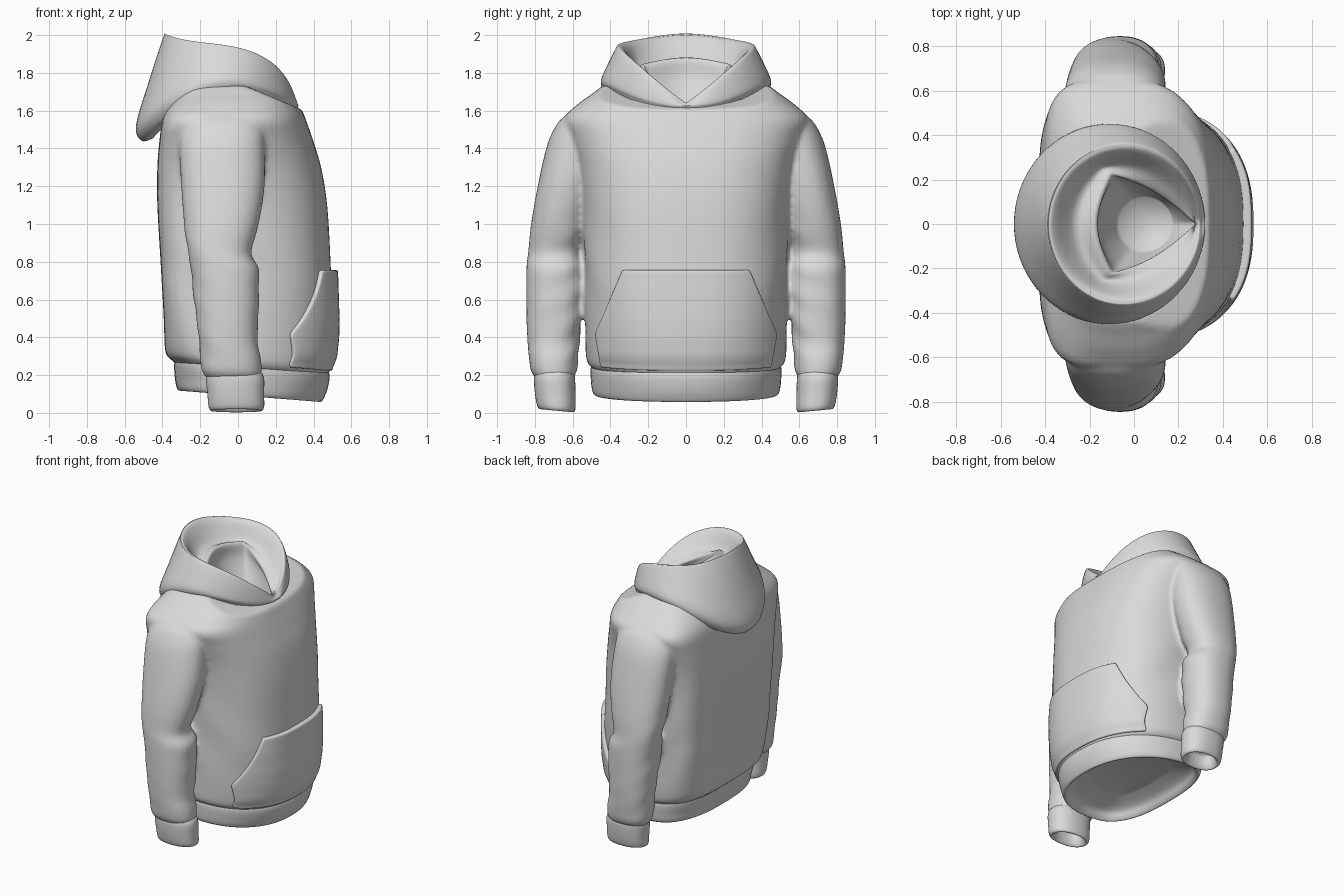
import bpy, bmesh, math
from mathutils import Vector

if "Cube" in bpy.data.objects:
    bpy.data.objects.remove(bpy.data.objects["Cube"])

SEG = 72
XC = -0.04
ANG = [2 * math.pi * i / SEG for i in range(SEG)]

cloth = bpy.data.materials.new("light grey fabric")
cloth.diffuse_color = (0.7, 0.7, 0.7, 1)
cloth.use_nodes = True
cloth.node_tree.nodes["Principled BSDF"].inputs["Base Color"].default_value = cloth.diffuse_color


def catmull(rows, k):
    """Smoothly resample a list of Vectors (any length)."""
    out = []
    for i in range(len(rows) - 1):
        p0, p1, p2 = rows[max(i - 1, 0)], rows[i], rows[i + 1]
        p3 = rows[min(i + 2, len(rows) - 1)]
        for j in range(k):
            u = j / k
            out.append(0.5 * (2 * p1 + (p2 - p0) * u + (2 * p0 - 5 * p1 + 4 * p2 - p3) * u ** 2
                              + (3 * p1 - p0 - 3 * p2 + p3) * u ** 3))
    return out + [rows[-1]]


def loft(bm, rings, cap_start=False, cap_end=False):
    vs = [[bm.verts.new(p) for p in r] for r in rings]
    for a, b in zip(vs, vs[1:]):
        for i in range(SEG):
            j = (i + 1) % SEG
            bm.faces.new((a[i], a[j], b[j], b[i]))
    for flag, ring in ((cap_start, vs[0]), (cap_end, vs[-1])):
        if flag:
            mid = bm.verts.new(sum((v.co for v in ring), Vector()) / SEG)
            for i in range(SEG):
                bm.faces.new((ring[i], ring[(i + 1) % SEG], mid))


def finish(bm, name):
    bmesh.ops.recalc_face_normals(bm, faces=bm.faces)
    me = bpy.data.meshes.new(name)
    bm.to_mesh(me)
    bm.free()
    me.materials.append(cloth)
    me.shade_smooth()
    ob = bpy.data.objects.new(name, me)
    bpy.context.collection.objects.link(ob)
    return ob


def spow(v, p):
    return math.copysign(abs(v) ** p, v)


def clamp01(v):
    return min(1, max(0, v))


def body_ring(row):
    """Torso section: rounder chest (+x), flatter back (-x), oval at the waist."""
    z, xb, xf, ry = row
    boxy = clamp01((z - 0.15) / 0.5)
    back = 2.6 + 2.6 * boxy - 1.5 * clamp01((z - 1.5) / 0.15)
    pts = []
    for t in ANG:
        c, s = math.cos(t), math.sin(t)
        p = 2 / (2.2 + 0.4 * boxy) if c > 0 else 2 / back
        r = xf - XC if c > 0 else XC - xb
        x = XC + r * spow(c, p)
        # the waist hangs lower at the front
        drop = 0.08 * (x - 0.06) * clamp01((0.45 - z) / 0.2)
        pts.append(Vector((x, ry * spow(s, p), z - drop)))
    return pts


# torso and sleeves, fused into one soft shell
TORSO = [Vector(r) for r in (
    (0.225, -0.32, 0.46, 0.485), (0.25, -0.355, 0.485, 0.515), (0.30, -0.385, 0.495, 0.53),
    (0.5, -0.393, 0.50, 0.535),
    (0.8, -0.41, 0.49, 0.54), (1.1, -0.427, 0.472, 0.55), (1.3, -0.427, 0.44, 0.575),
    (1.45, -0.415, 0.395, 0.62), (1.55, -0.40, 0.36, 0.65), (1.62, -0.37, 0.335, 0.59),
    (1.68, -0.33, 0.315, 0.51), (1.735, -0.28, 0.29, 0.41), (1.62, -0.24, 0.26, 0.34),
    (1.42, -0.20, 0.20, 0.28))]
bm = bmesh.new()
outer = [body_ring(r) for r in catmull(TORSO, 5)]
for ring in outer:
    for p in ring:
        # neckline dips towards the chest, soft folds in the cloth
        p.z = min(p.z, 1.63 + (0.28 - p.x) * 0.42)
        fade = max(0, 1 - abs(p.z - 0.75) / 0.45)
        p.y += 0.006 * fade * math.sin(p.z * 13 + p.x * 14) * spow(p.y, 0.5)
loft(bm, outer, True, True)

SLEEVE = [Vector(r) for r in (  # z, y inner, y outer, x back, x front
    (1.63, 0.42, 0.55, -0.20, 0.06), (1.56, 0.40, 0.655, -0.28, 0.12),
    (1.5, 0.42, 0.70, -0.30, 0.135), (1.4, 0.44, 0.74, -0.31, 0.14),
    (1.2, 0.48, 0.785, -0.30, 0.14), (1.0, 0.52, 0.82, -0.285, 0.11),
    (0.85, 0.56, 0.835, -0.265, 0.07), (0.75, 0.53, 0.845, -0.25, 0.11),
    (0.55, 0.55, 0.845, -0.225, 0.11), (0.4, 0.56, 0.84, -0.21, 0.10),
    (0.3, 0.57, 0.832, -0.20, 0.12), (0.22, 0.58, 0.82, -0.19, 0.125),
    (0.18, 0.60, 0.79, -0.16, 0.12))]


def tube_ring(row, side):
    z, yi, yo, xb, xf = row
    pts = []
    for t in ANG:
        c, s = math.cos(t), math.sin(t)
        fade = clamp01((1.1 - z) / 0.3) * clamp01((z - 0.2) / 0.1)
        wave = math.sin(z * 27 + 2.6 * c + 1.5 * s) * math.sin(z * 11 + 1.3 * c + 2)
        k = 1 + 0.05 * fade * wave * (0.55 - 0.45 * s)
        x = (xb + xf) / 2 + (xf - xb) / 2 * spow(c, 0.88) * k
        y = (yi + yo) / 2 + (yo - yi) / 2 * spow(s, 0.88) * k
        pts.append(Vector((x, side * y, z)))
    return pts


for side in (1, -1):
    loft(bm, [tube_ring(r, side) for r in catmull(SLEEVE, 6)], True, True)
body = finish(bm, "body_and_sleeves")
rm = body.modifiers.new("fuse", 'REMESH')
rm.mode = 'VOXEL'
rm.voxel_size = 0.014
rm.use_smooth_shade = True
sm = body.modifiers.new("soften", 'SMOOTH')
sm.factor = 0.5
sm.iterations = 4

# waistband with a shallow domed opening
HEM = [Vector(r) for r in (
    (0.28, -0.32, 0.46, 0.48), (0.235, -0.337, 0.485, 0.504), (0.16, -0.335, 0.474, 0.503),
    (0.105, -0.325, 0.452, 0.495), (0.088, -0.31, 0.436, 0.478),
    (0.105, -0.29, 0.417, 0.46), (0.15, -0.26, 0.375, 0.42), (0.20, -0.16, 0.24, 0.27))]
bm = bmesh.new()
loft(bm, [body_ring(r) for r in catmull(HEM, 4)], False, True)
finish(bm, "waistband")

# cuffs with a recessed opening
CUFF = [Vector(r) for r in (
    (0.23, 0.60, 0.79, -0.16, 0.11), (0.19, 0.588, 0.805, -0.17, 0.137),
    (0.10, 0.585, 0.80, -0.162, 0.138), (0.03, 0.585, 0.788, -0.155, 0.138),
    (0.012, 0.60, 0.772, -0.138, 0.12), (0.04, 0.618, 0.755, -0.118, 0.10),
    (0.10, 0.63, 0.745, -0.105, 0.085))]
for side, name in ((1, "left_cuff"), (-1, "right_cuff")):
    rings = [tube_ring(r, side) for r in catmull(CUFF, 4)]
    for ring in rings:
        for p in ring:
            p.z += 0.10 * (abs(p.y) - 0.69) * max(0, 1 - p.z / 0.2)
    bm = bmesh.new()
    loft(bm, rings, False, True)
    finish(bm, name)


# hood: outer drape, rolled rim, folded lining and inner dish
def neck_edge(t):
    """Rounded triangle pointing at the chest."""
    a = min(t, 2 * math.pi - t) / math.pi
    u = a / 0.66
    if u < 1:
        x, y = 0.28 - 0.38 * u, 0.225 * u + 0.035 * math.sin(math.pi * u)
    else:
        v = (a - 0.66) / 0.34
        x, y = -0.10 - 0.07 * math.sin(v * math.pi / 2), 0.225 * (1 - v)
    return Vector((x, y if t < math.pi else -y, 1.64 + (0.28 - x) * 0.53))


def hood_column(t):
    c, s = math.cos(t), math.sin(t)
    back = (1 - c) / 2
    base = 1.533 + 0.08 * c + 0.187 * abs(s) ** 1.9
    top = 1.82 - 0.18 * c + 0.245 * abs(s) * (1 + c) / 2
    tuck = Vector((-0.08 + 0.37 * c, 0.39 * s, base - 0.09 * (1 - back)))
    lip = Vector((-0.10 + 0.41 * c, 0.435 * s, base - 0.012))
    bulge = Vector((-0.11 + 0.43 * c, 0.45 * s, base + 0.01 + 0.06 * back))
    rim = Vector((-0.045 + 0.352 * c, 0.372 * s, top - 0.015))
    mid = bulge.lerp(rim, 0.5) + Vector((0.004 * c, 0.004 * s, 0))
    crest = Vector((-0.045 + 0.338 * c, 0.355 * s, top))
    rim_in = Vector((-0.04 + 0.315 * c, 0.325 * s, top - 0.02))
    edge = neck_edge(t)
    valley = rim_in.lerp(edge, 0.5) - Vector((0, 0, 0.07 * back))
    d1 = edge.lerp(Vector((0.05 + 0.19 * c, 0.18 * s, 1.58)), 0.4)
    d2 = Vector((0.05 + 0.12 * c, 0.12 * s, 1.53 - 0.02 * c))
    return catmull([tuck, lip, bulge, mid, rim, crest, rim_in, valley, edge, d1, d2], 5)


columns = [hood_column(t) for t in ANG]
bm = bmesh.new()
loft(bm, list(zip(*columns)), False, True)
finish(bm, "hood")


# front pocket, wrapped over the belly
def belly_x(y, z):
    for a, b in zip(TORSO, TORSO[1:]):
        if a[0] <= z <= b[0]:
            r = a.lerp(b, (z - a[0]) / (b[0] - a[0]))
            n = 2.2 + 0.4 * clamp01((z - 0.15) / 0.5)
            return XC + (r[2] - XC) * max(0, 1 - abs(y / r[3]) ** n) ** (1 / n)
    return 0.45


def pocket_half(z):
    return 0.44 + 0.03 * (z - 0.24) / 0.18 if z < 0.42 else 0.47 - 0.14 * (z - 0.42) / 0.335


NU, NV = 40, 24
bm = bmesh.new()
grid = []
for j in range(NV + 1):
    z = 0.24 + 0.515 * j / NV
    row = []
    for i in range(NU + 1):
        u = 2 * i / NU - 1
        y = pocket_half(z) * u
        puff = 0.014 * (1 - u ** 4) * min(1, j / 8)
        x = belly_x(y, max(z, 0.26)) + 0.004 + puff - 0.012 * max(0, 1 - j / 4)
        row.append(bm.verts.new((x, y, z - 0.08 * (x - 0.3) * (1 - j / NV))))
    grid.append(row)
for a, b in zip(grid, grid[1:]):
    for i in range(NU):
        bm.faces.new((a[i], a[i + 1], b[i + 1], b[i]))
pocket = finish(bm, "front_pocket")
so = pocket.modifiers.new("thickness", 'SOLIDIFY')
so.thickness = 0.04
so.offset = 0
bv = pocket.modifiers.new("soft_edge", 'BEVEL')
bv.width = 0.01
bv.segments = 3
bv.limit_method = 'ANGLE'
bv.angle_limit = math.radians(50)
